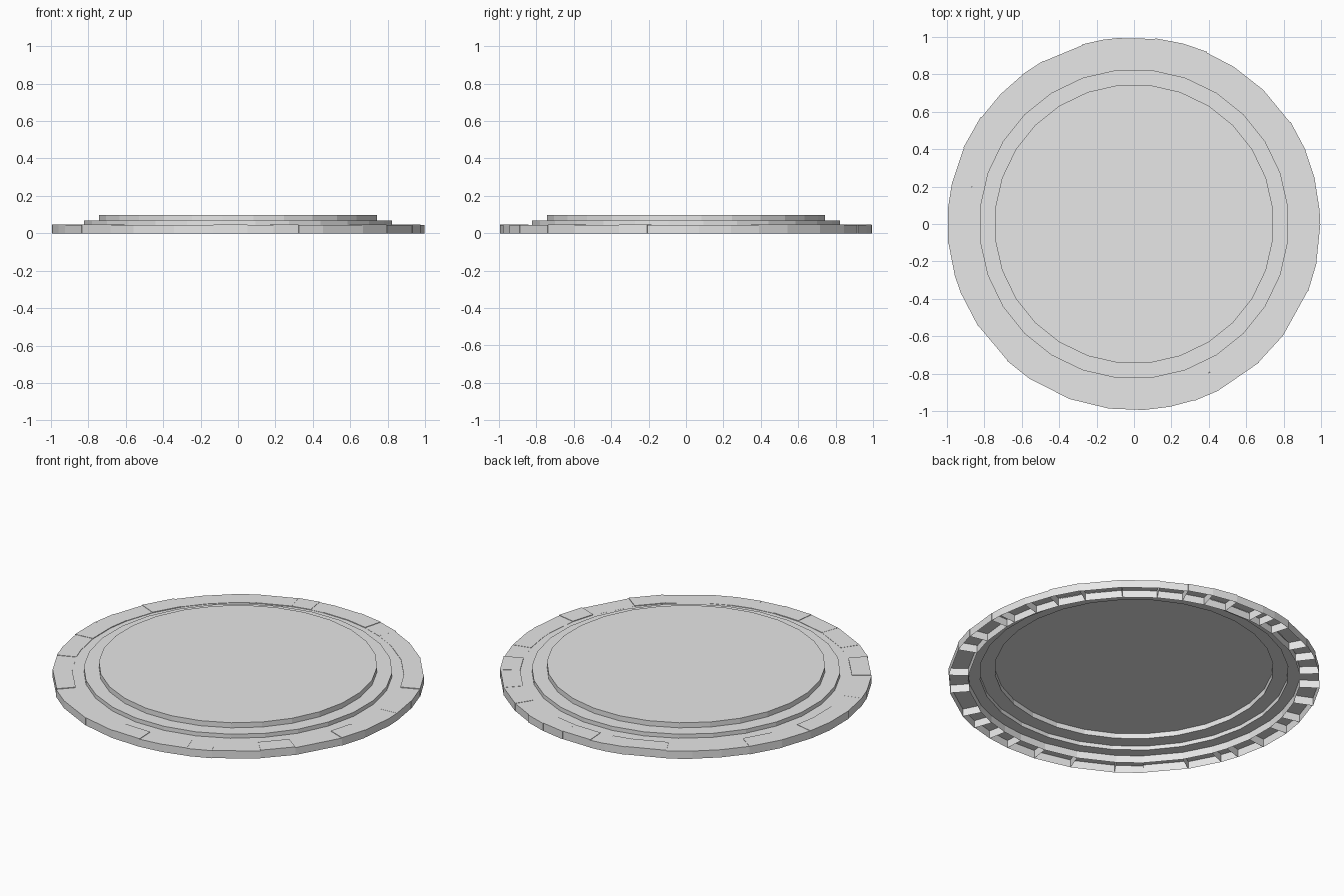
import bpy
import bmesh
import random
from math import cos, sin, radians, tau

random.seed(4)
cube = bpy.data.objects.get("Cube")
if cube:
    bpy.data.objects.remove(cube, do_unlink=True)

stone = bpy.data.materials.new("pale_grey_stone")
stone.use_nodes = True
stone.diffuse_color = (0.8, 0.8, 0.8, 1)
stone.node_tree.nodes["Principled BSDF"].inputs["Base Color"].default_value = (0.8, 0.8, 0.8, 1)


def polar(radius, angle, z):
    return (radius * cos(angle), radius * sin(angle), z)


def add_object(name, bm):
    mesh = bpy.data.meshes.new(name)
    bm.to_mesh(mesh)
    bm.free()
    mesh.materials.append(stone)
    obj = bpy.data.objects.new(name, mesh)
    bpy.context.collection.objects.link(obj)
    return obj


# Stepped platform: one open-bottomed sheet turned from a profile
SIDES = 28
profile = [(0.747, 0.097), (0.747, 0.067), (0.828, 0.067), (0.828, 0.043), (0.895, 0.043)]
bm = bmesh.new()
rings = [[bm.verts.new(polar(r, tau * (i + 0.5) / SIDES, z)) for i in range(SIDES)]
         for r, z in profile]
bm.faces.new(rings[0])
for inner, outer in zip(rings, rings[1:]):
    for i in range(SIDES):
        j = (i + 1) % SIDES
        bm.faces.new((inner[i], outer[i], outer[j], inner[j]))
add_object("stepped_platform", bm)

# Rim of uneven stone blocks, each hollow underneath
joints = [0, 4, 14, 23, 33, 46, 58, 67, 75, 83.5, 94, 99, 106, 119, 127, 136, 145,
          156, 167, 175, 186, 196, 202, 213, 227, 236, 250, 262.5, 273, 281, 289,
          297, 312, 323, 339, 348]
bm = bmesh.new()
for start, end in zip(joints, joints[1:] + [360]):
    a, b = radians(start), radians(end)
    top = random.uniform(0.043, 0.048)
    outer = random.uniform(0.994, 1.0)
    plan = [(0.89, a), (outer, a), (outer, b), (0.89, b)]
    low = [bm.verts.new(polar(r, t, 0)) for r, t in plan]
    high = [bm.verts.new(polar(r, t, top)) for r, t in plan]
    bm.faces.new(high)
    for i in range(4):
        j = (i + 1) % 4
        bm.faces.new((low[i], low[j], high[j], high[i]))
add_object("rim_blocks", bm)
